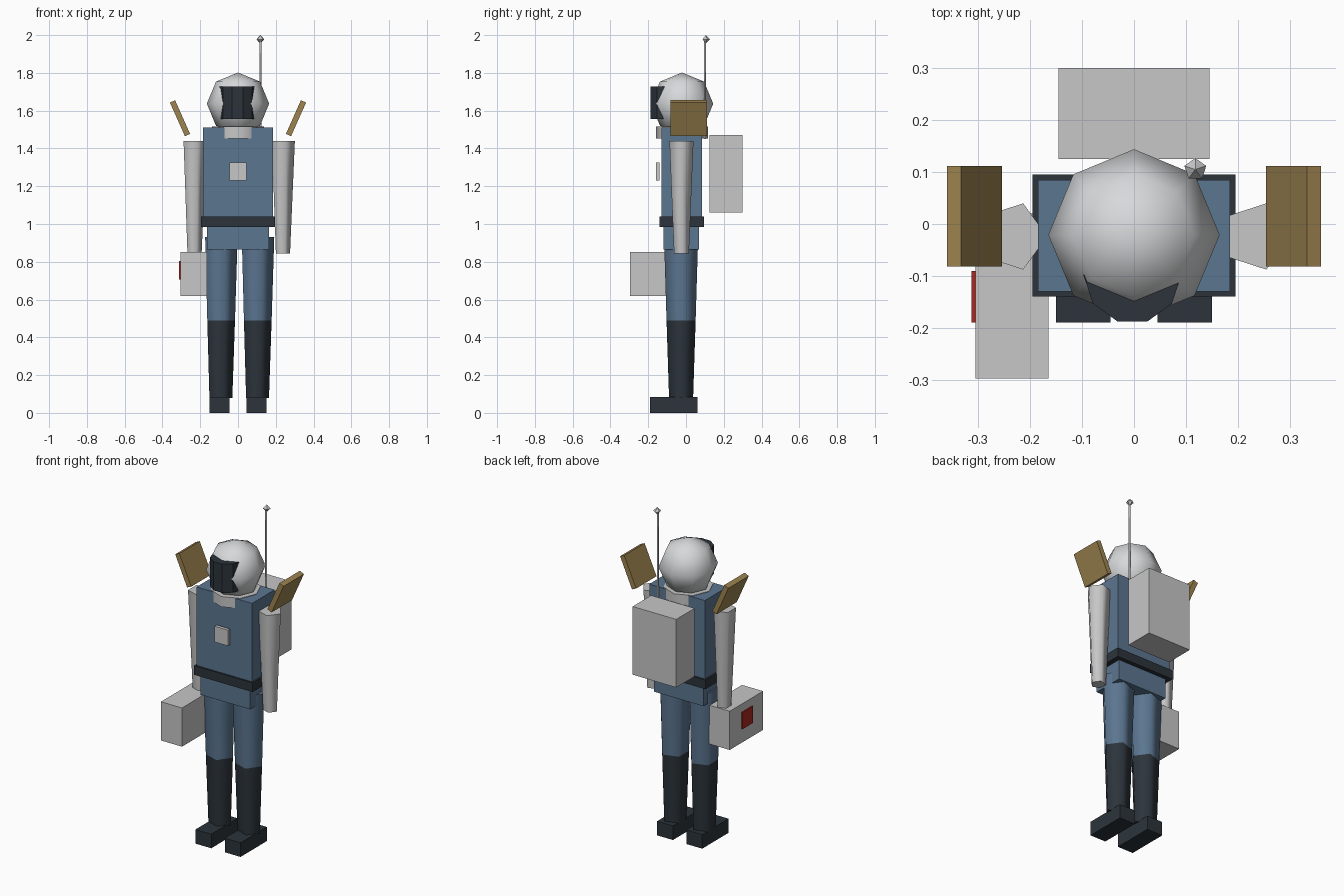
import bpy, bmesh
from math import radians
from mathutils import Matrix, Vector

cube = bpy.data.objects.get("Cube")
if cube:
    bpy.data.objects.remove(cube, do_unlink=True)


def material(name, rgb):
    m = bpy.data.materials.new(name)
    m.use_nodes = True
    colour = (*rgb, 1)
    m.diffuse_color = colour
    m.node_tree.nodes["Principled BSDF"].inputs["Base Color"].default_value = colour
    return m


BLUE = material("suit blue", (0.105, 0.18, 0.28))
DARK = material("boot charcoal", (0.025, 0.034, 0.044))
WHITE = material("helmet white", (0.68, 0.69, 0.70))
GREY = material("light grey", (0.57, 0.57, 0.58))
GOLD = material("panel gold", (0.34, 0.23, 0.08))
RED = material("marker red", (0.40, 0.02, 0.015))


def finish(name, bm, mat, smooth=False):
    mesh = bpy.data.meshes.new(name)
    bm.to_mesh(mesh)
    bm.free()
    mesh.materials.append(mat)
    obj = bpy.data.objects.new(name, mesh)
    bpy.context.collection.objects.link(obj)
    if smooth:
        bpy.ops.object.select_all(action="DESELECT")
        obj.select_set(True)
        bpy.context.view_layer.objects.active = obj
        bpy.ops.object.shade_smooth_by_angle(angle=radians(75))
    return obj


def box(name, x, y, z, mat, tilt=0):
    """Box from (min, max) ranges, tilted about y through its centre."""
    ranges = (x, y, z)
    centre = Vector([(a + b) / 2 for a, b in ranges])
    size = Vector([b - a for a, b in ranges])
    bm = bmesh.new()
    place = (Matrix.Translation(centre) @ Matrix.Rotation(tilt, 4, "Y")
             @ Matrix.Diagonal((*size, 1)))
    bmesh.ops.create_cube(bm, size=1, matrix=place)
    return finish(name, bm, mat)


def tube(name, x, y, z, r_low, r_high, sides, mat, smooth=True):
    """Upright tapered prism with one corner towards +x."""
    bm = bmesh.new()
    place = (Matrix.Translation((x, y, (z[0] + z[1]) / 2))
             @ Matrix.Rotation(radians(-90), 4, "Z"))
    bmesh.ops.create_cone(bm, cap_ends=True, segments=sides, radius1=r_low,
                          radius2=r_high, depth=z[1] - z[0], matrix=place)
    return finish(name, bm, mat, smooth)


def ball(name, centre, radius, segments, rings, mat, smooth=True):
    bm = bmesh.new()
    bmesh.ops.create_uvsphere(bm, u_segments=segments, v_segments=rings,
                              radius=radius, matrix=Matrix.Translation(centre))
    return finish(name, bm, mat, smooth)


# Body
box("torso", (-0.185, 0.185), (-0.13, 0.085), (1.03, 1.512), BLUE)
box("belt", (-0.195, 0.195), (-0.14, 0.095), (0.985, 1.04), DARK)
box("pelvis", (-0.165, 0.165), (-0.12, 0.07), (0.865, 0.99), BLUE)
box("chest_plate", (-0.045, 0.045), (-0.16, -0.14), (1.23, 1.325), GREY)

# Head
tube("neck_ring", 0, -0.022, (1.453, 1.515), 0.138, 0.138, 8, GREY)
ball("helmet", (0, -0.021, 1.637), 0.165, 8, 4, WHITE)
tube("visor", -0.003, -0.098, (1.555, 1.727), 0.094, 0.094, 10, DARK, False)

# Limbs and shoulder panels, on the right (-x) and left (+x)
for side, s in (("right", -1), ("left", 1)):
    tube(side + "_arm", s * 0.234, -0.024, (0.845, 1.44), 0.0415, 0.067, 5, GREY)
    tube(side + "_thigh", s * 0.097, -0.026, (0.49, 0.93), 0.081, 0.095, 5, BLUE)
    tube(side + "_shin", s * 0.097, -0.026, (0.08, 0.49), 0.067, 0.081, 5, DARK)
    fx = s * 0.0975
    box(side + "_foot", (fx - 0.0525, fx + 0.0525), (-0.19, 0.06), (0, 0.085), DARK)
    px = s * 0.307
    box(side + "_shoulder_panel", (px - 0.015, px + 0.015), (-0.082, 0.112),
        (1.4625, 1.6575), GOLD, tilt=s * radians(24))

# Backpack and antenna
box("backpack", (-0.145, 0.145), (0.125, 0.3), (1.06, 1.47), GREY)
tube("antenna_mast", 0.118, 0.1, (1.45, 1.98), 0.006, 0.006, 5, GREY)
ball("antenna_tip", (0.118, 0.105, 1.978), 0.022, 5, 2, GREY, False)

# Hand case with its marker
box("hand_case", (-0.305, -0.165), (-0.297, 0.02), (0.62, 0.853), GREY)
box("case_marker", (-0.313, -0.304), (-0.19, -0.09), (0.705, 0.805), RED)
